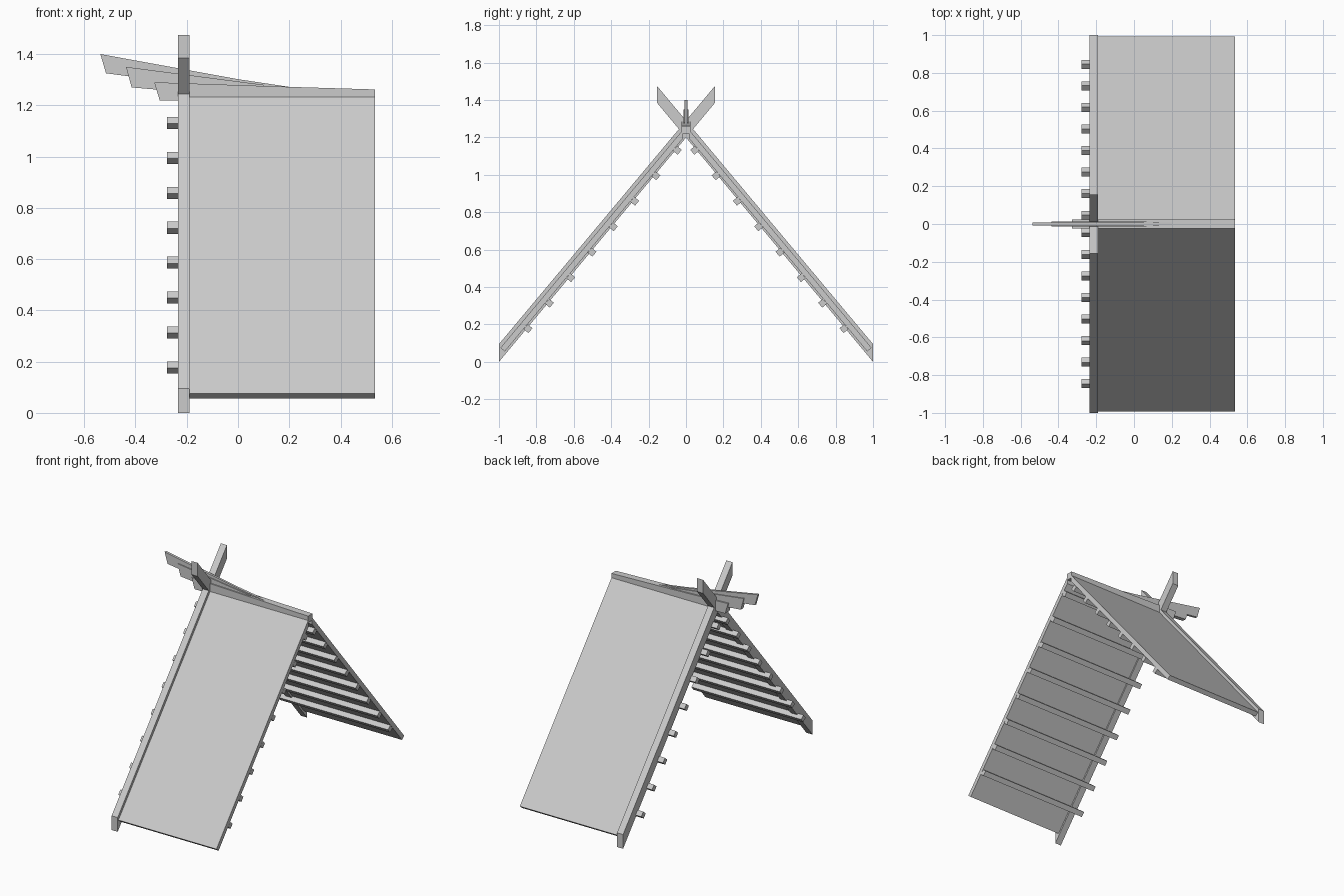
import bpy
import math
from mathutils import Vector

cube = bpy.data.objects.get("Cube")
if cube:
    bpy.data.objects.remove(cube, do_unlink=True)

grey = bpy.data.materials.new("plain grey")
grey.use_nodes = True
grey.diffuse_color = (0.6, 0.6, 0.6, 1)
grey.node_tree.nodes["Principled BSDF"].inputs["Base Color"].default_value = (0.6, 0.6, 0.6, 1)


def prism(name, profile, axis, start, end):
    """Extrude a flat profile along x (profile is y, z) or y (profile is x, z)."""
    def place(p, d):
        return (d, p[0], p[1]) if axis == "x" else (p[0], d, p[1])
    n = len(profile)
    verts = [place(p, d) for d in (start, end) for p in profile]
    faces = [tuple(range(n)), tuple(range(2 * n - 1, n - 1, -1))]
    faces += [(i, i + n, (i + 1) % n + n, (i + 1) % n) for i in range(n)]
    mesh = bpy.data.meshes.new(name)
    mesh.from_pydata(verts, [], faces)
    # Make the winding face outwards
    area = sum(profile[i][0] * profile[(i + 1) % n][1] - profile[(i + 1) % n][0] * profile[i][1]
               for i in range(n))
    if (area > 0) == (axis == "x"):
        mesh.flip_normals()
    mesh.materials.append(grey)
    obj = bpy.data.objects.new(name, mesh)
    bpy.context.collection.objects.link(obj)
    return obj


SLOPE = 1.195
along = Vector((1, SLOPE)).normalized()
inward = Vector((along.y, -along.x))
BOARD_X, ROOF_X, END_X = -0.235, -0.19, 0.535


def slab(corner, length, depth):
    """Rectangle laid on the roof slope from its lower outer corner."""
    c = Vector(corner)
    return [c, c + along * length, c + along * length + inward * depth, c + inward * depth]


# Both roof slopes with crossing gable boards and battens
for side, label in ((1, "front"), (-1, "back")):
    def sided(profile):
        return [(p[0] * side, p[1]) for p in profile]

    board = [(-1, 0), (0.155, 1.385), (0.155, 1.475), (-1, 0.095)]
    prism(label + "_gable_board", sided(board), "x", BOARD_X, ROOF_X)

    panel = slab((-0.992, 0.075), 0.975 / along.x, 0.03)
    panel[1] = Vector((-0.018, 0.075 + 0.974 * SLOPE))
    panel[2] = Vector((-0.018, panel[1].y - 0.03 / along.x))
    prism(label + "_roof_panel", sided(panel), "x", ROOF_X, END_X)

    for i in range(8):
        batten = slab((-0.868 + 0.114 * i, 0.175 + 0.114 * SLOPE * i), 0.034, 0.033)
        prism(f"{label}_batten_{i + 1}", sided(batten), "x", -0.277, END_X)

# Ridge beam and the two thinner finial boards nested in it
ridge = [(-0.327, 1.29), (-0.305, 1.218), (END_X, 1.218), (END_X, 1.262), (0.2, 1.272)]
middle = [(-0.437, 1.35), (-0.415, 1.27), (-0.3, 1.26), (0.1, 1.25), (0.1, 1.28)]
tip = [(-0.537, 1.40), (-0.515, 1.325), (-0.4, 1.31), (0.2, 1.25), (0.2, 1.272), (0, 1.302)]
for name, profile, half in (("ridge_beam", ridge, 0.023),
                            ("middle_finial", middle, 0.014),
                            ("tip_finial", tip, 0.008)):
    prism(name, profile, "y", -half, half)
